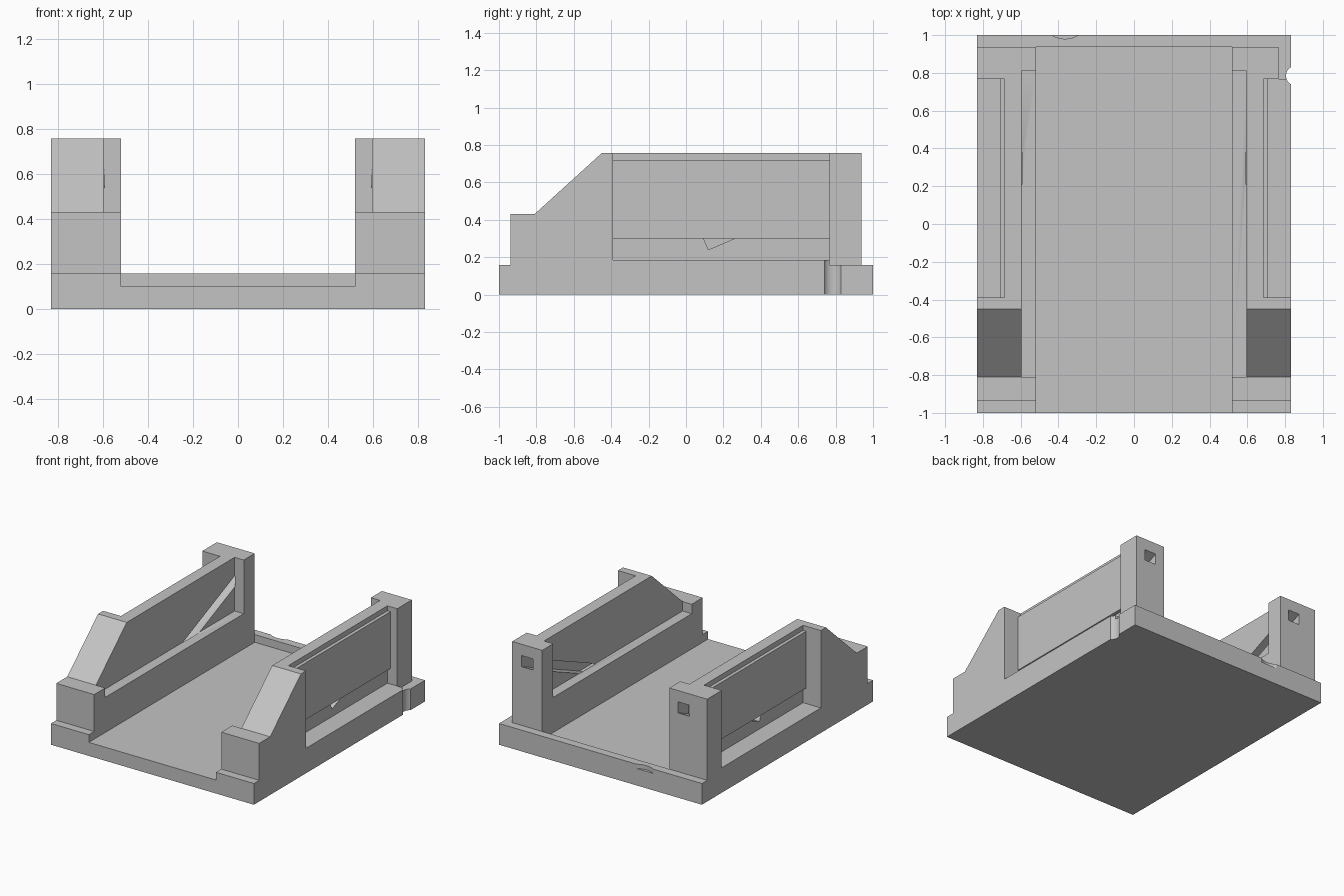
import bpy, bmesh, math

if "Cube" in bpy.data.objects:
    bpy.data.objects.remove(bpy.data.objects["Cube"])

grey = bpy.data.materials.new("plain_grey")
grey.diffuse_color = (0.55, 0.55, 0.55, 1)
grey.use_nodes = True
grey.node_tree.nodes["Principled BSDF"].inputs["Base Color"].default_value = grey.diffuse_color


def prism(name, profile, x0, x1):
    """Extrude a (y, z) profile along x."""
    bm = bmesh.new()
    face = bm.faces.new([bm.verts.new((x0, y, z)) for y, z in profile])
    new = bmesh.ops.extrude_face_region(bm, geom=[face])["geom"]
    verts = [g for g in new if isinstance(g, bmesh.types.BMVert)]
    bmesh.ops.translate(bm, verts=verts, vec=(x1 - x0, 0, 0))
    bmesh.ops.recalc_face_normals(bm, faces=bm.faces)
    mesh = bpy.data.meshes.new(name)
    bm.to_mesh(mesh)
    bm.free()
    obj = bpy.data.objects.new(name, mesh)
    bpy.context.collection.objects.link(obj)
    obj.data.materials.append(grey)
    return obj


def cut(cutter):
    """Subtract the cutter from the body and remove it."""
    bpy.context.view_layer.objects.active = body
    mod = body.modifiers.new("cut", 'BOOLEAN')
    mod.operation = 'DIFFERENCE'
    mod.solver = 'EXACT'
    mod.object = cutter
    bpy.ops.object.modifier_apply(modifier=mod.name)
    bpy.data.objects.remove(cutter)


def cut_box(x0, x1, y0, y1, z0, z1=1.0):
    cut(prism("cutter", [(y0, z0), (y1, z0), (y1, z1), (y0, z1)],
              min(x0, x1), max(x0, x1)))


def cut_round(x, y, r, z0, z1):
    bpy.ops.mesh.primitive_cylinder_add(vertices=48, radius=r, depth=z1 - z0,
                                        location=(x, y, (z0 + z1) / 2))
    cut(bpy.context.object)


# Whole cradle as one side profile
body = prism("cradle_body", [
    (-1, 0), (1, 0), (1, 0.157), (0.938, 0.157), (0.938, 0.757),
    (-0.45, 0.757), (-0.81, 0.43), (-0.938, 0.43), (-0.938, 0.157), (-1, 0.157),
], -0.83, 0.83)

# Central floor, leaving a rear lip
cut_box(-0.52, 0.52, -1.1, 0.938, 0.10)

# Sloping cable channel profile
sy, sz, length, height = 0.12, 0.24, 1.1, 0.075
a = math.atan(0.43)
c, s = math.cos(a), math.sin(a)
channel = [(sy + u * c - v * s, sz + u * s + v * c)
           for u, v in ((0, 0), (length, 0), (length, height), (0, height))]

for side in (-1, 1):
    # Inner ledge
    cut_box(side * 0.4, side * 0.595, -0.81, 0.81, 0.36)
    # Outer recess around a raised panel
    cut_box(side * 0.71, side * 1.0, -0.39, 0.768, 0.185)
    cut_box(side * 0.685, side * 0.9, -0.39, 0.768, 0.72)
    cut_box(side * 0.685, side * 0.9, -0.39, 0.768, 0.185, 0.30)
    # Cable channel down through the wall
    x0, x1 = sorted((side * 0.593, side * 0.687))
    cut(prism("cutter", channel, x0, x1))

# Narrower right rear pillar
cut_box(0.765, 1.0, 0.768, 0.938, 0.157)
# Round notches in the right edge and rear lip
cut_round(0.858, 0.785, 0.053, -0.1, 0.3)
cut_round(-0.365, 1.11, 0.13, 0.125, 0.3)

bpy.ops.object.select_all(action='DESELECT')
body.select_set(True)
bpy.context.view_layer.objects.active = body
bpy.ops.object.shade_smooth_by_angle(angle=math.radians(25))
